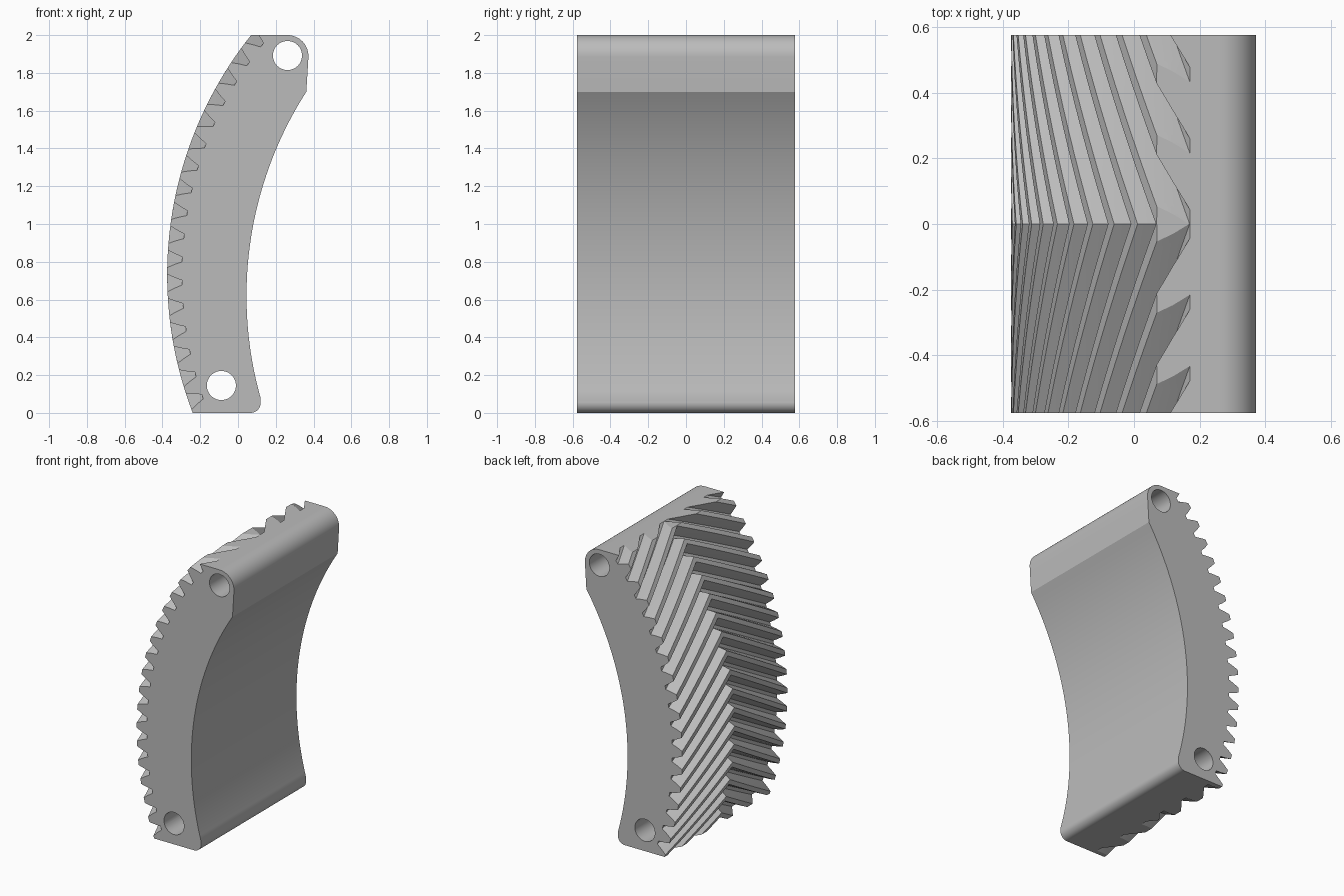
import bpy, bmesh, math
from math import sin, cos, pi, radians

HALF = 0.577                       # half of the face width
CX, CZ = 1.662, 0.73               # gear centre
ROOT, MID, TIP = 1.959, 1.999, 2.037
PITCH = 2 * pi / 100
TWIST = PITCH / 0.2175             # herringbone twist per unit of width
PHASE = 0.0203

old = bpy.data.objects.get("Cube")
if old:
    bpy.data.objects.remove(old, do_unlink=True)

steel = bpy.data.materials.new("plain_grey")
steel.use_nodes = True
grey = (0.5, 0.5, 0.5, 1)
steel.diffuse_color = grey
steel.node_tree.nodes["Principled BSDF"].inputs["Base Color"].default_value = grey


def arc(cx, cz, r, start, end, n):
    """Points on an arc, angles in radians."""
    steps = [start + (end - start) * i / n for i in range(n + 1)]
    return [(cx + r * cos(a), cz + r * sin(a)) for a in steps]


def loft(name, sections):
    """Closed solid through a list of (y, profile) sections."""
    bm = bmesh.new()
    rings = [[bm.verts.new((x, y, z)) for x, z in prof] for y, prof in sections]
    for a, b in zip(rings, rings[1:]):
        for i in range(len(a)):
            j = (i + 1) % len(a)
            bm.faces.new((a[i], a[j], b[j], b[i]))
    bm.faces.new(rings[0])
    bm.faces.new(rings[-1])
    bmesh.ops.recalc_face_normals(bm, faces=bm.faces[:])
    mesh = bpy.data.meshes.new(name)
    bm.to_mesh(mesh)
    bm.free()
    mesh.materials.append(steel)
    ob = bpy.data.objects.new(name, mesh)
    bpy.context.collection.objects.link(ob)
    return ob


def cut(target, tool, operation):
    """Apply a boolean and drop the tool."""
    tool.hide_render = True
    mod = target.modifiers.new("cut", 'BOOLEAN')
    mod.operation, mod.object, mod.solver = operation, tool, 'EXACT'
    bpy.context.view_layer.objects.active = target
    bpy.ops.object.modifier_apply(modifier=mod.name)
    bpy.data.objects.remove(tool, do_unlink=True)


def tooth_profile(y):
    """Toothed edge at one width station, closed far behind the body."""
    notch = [(TIP, -0.0227), (MID, -0.0142), (ROOT, -0.0065),
             (ROOT, 0.0065), (MID, 0.0142), (TIP, 0.0227)]
    pts = []
    for k in range(-8, 17):
        mid = PHASE + k * PITCH - TWIST * abs(y)
        pts += [(CX - r * cos(mid + a), CZ + r * sin(mid + a)) for r, a in notch]
    return pts + [(0.9, 2.6), (0.9, -0.6)]


# Toothed segment with a mirrored helix on each half of the width
N = 8
segment = loft("gear_segment", [(HALF * i / N, tooth_profile(HALF * i / N))
                                for i in range(-N, N + 1)])

# Side outline: flat ends, rounded corners, hollow inner arc
top_angle = math.asin((1.70 - 0.62) / 2.0)
low_angle = math.asin((0.08 - 0.62) / 2.0)
outline = [(-0.7, 0)]
outline += arc(0.067, 0.053, 0.053, -pi / 2, radians(15), 10)
outline += arc(2.045, 0.62, 2.0, pi - low_angle, pi - top_angle, 48)
outline += arc(0.262, 1.889, 0.111, radians(-3), pi / 2, 14)
outline += [(-0.7, 2)]
cut(segment, loft("outline_tool", [(-0.7, outline), (0.7, outline)]), 'INTERSECT')

# Bolt holes through both ends
for x, z in ((0.262, 1.892), (-0.088, 0.145)):
    ring = arc(x, z, 0.077, 0, 2 * pi, 48)[:-1]
    cut(segment, loft("hole_tool", [(-0.7, ring), (0.7, ring)]), 'DIFFERENCE')

# Smooth curved walls, sharp tooth edges
bpy.ops.object.select_all(action='DESELECT')
segment.select_set(True)
bpy.context.view_layer.objects.active = segment
bpy.ops.object.shade_smooth_by_angle(angle=radians(20))
